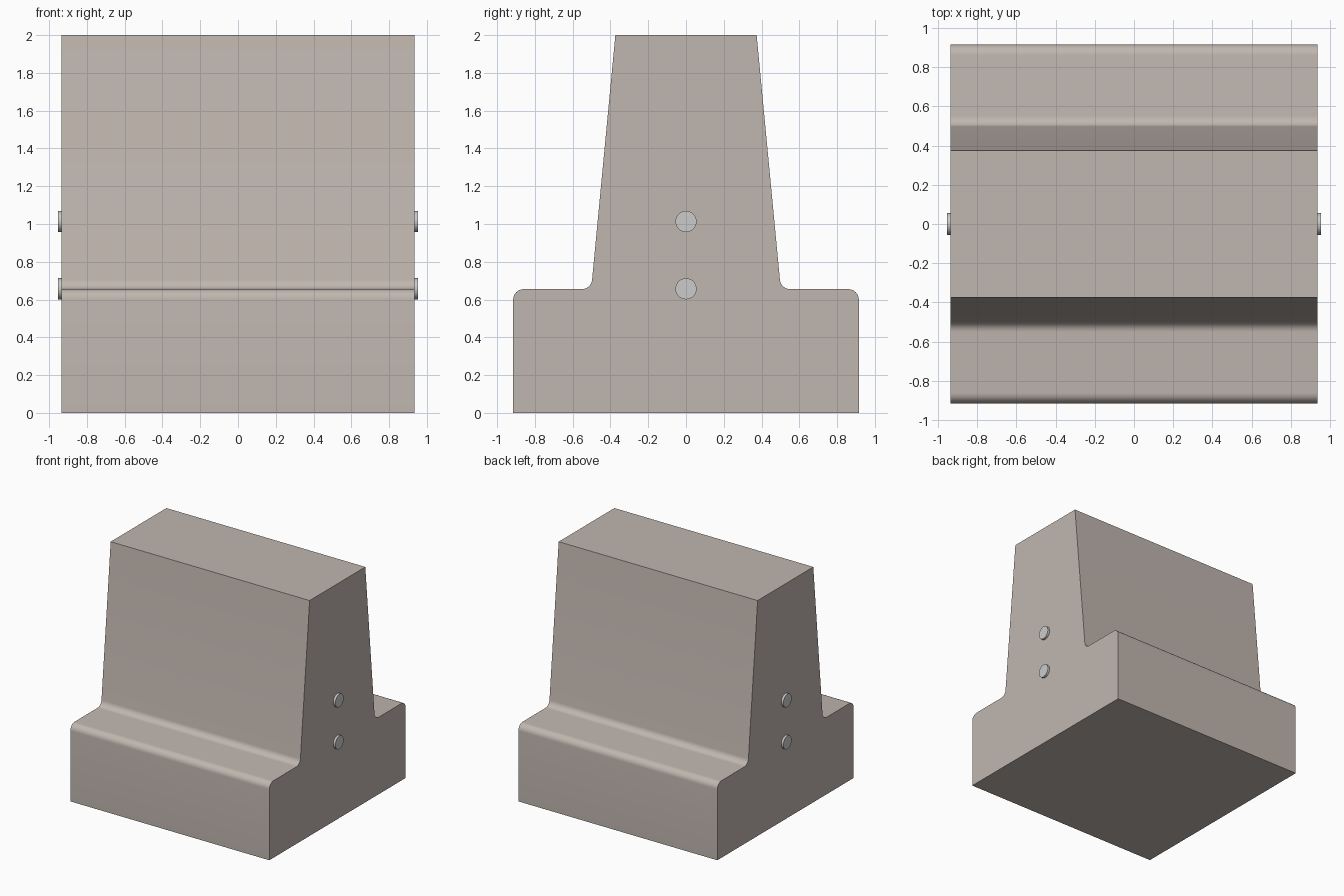
import bpy, bmesh, math
from mathutils import Vector

if "Cube" in bpy.data.objects:
    bpy.data.objects.remove(bpy.data.objects["Cube"])

HALF_LEN = 0.935
SEGS = 8


def material(name, color):
    m = bpy.data.materials.new(name)
    m.diffuse_color = (*color, 1)
    m.use_nodes = True
    m.node_tree.nodes["Principled BSDF"].inputs["Base Color"].default_value = m.diffuse_color
    return m


def smooth(obj):
    bpy.ops.object.select_all(action='DESELECT')
    obj.select_set(True)
    bpy.context.view_layer.objects.active = obj
    bpy.ops.object.shade_smooth_by_angle(angle=math.radians(30))


def round_corner(prev, corner, nxt, r):
    """Points of an arc of radius r tangent to both edges at the corner."""
    p, c, n = Vector(prev), Vector(corner), Vector(nxt)
    a, b = (p - c).normalized(), (n - c).normalized()
    half = a.angle(b) / 2
    centre = c + (a + b).normalized() * (r / math.sin(half))
    start = c + a * (r / math.tan(half)) - centre
    end = c + b * (r / math.tan(half)) - centre
    sweep = start.angle_signed(end)
    pts = []
    for i in range(SEGS + 1):
        t = -sweep * i / SEGS
        pts.append((centre.x + start.x * math.cos(t) - start.y * math.sin(t),
                    centre.y + start.x * math.sin(t) + start.y * math.cos(t)))
    return pts


# Concrete block: half profile (y, z) with rounded shoulder and foot, mirrored and extruded
foot, shoulder, neck, top = (0.915, 0), (0.915, 0.655), (0.502, 0.655), (0.374, 2.0)
half = [foot, *round_corner(foot, shoulder, neck, 0.055),
        *round_corner(shoulder, neck, top, 0.055), top]
profile = half + [(-y, z) for y, z in reversed(half)]

bm = bmesh.new()
face = bm.faces.new([bm.verts.new((-HALF_LEN, y, z)) for y, z in profile])
ext = bmesh.ops.extrude_face_region(bm, geom=[face])
bmesh.ops.translate(bm, vec=(2 * HALF_LEN, 0, 0),
                    verts=[v for v in ext['geom'] if isinstance(v, bmesh.types.BMVert)])
bmesh.ops.recalc_face_normals(bm, faces=bm.faces)
mesh = bpy.data.meshes.new("barrier_block")
bm.to_mesh(mesh)
bm.free()
block = bpy.data.objects.new("barrier_block", mesh)
bpy.context.collection.objects.link(block)
mesh.materials.append(material("concrete", (0.53, 0.47, 0.43)))
smooth(block)

# Connector pins: two on each end face
for side, label in ((-1, "left"), (1, "right")):
    for z, level in ((0.657, "lower"), (1.013, "upper")):
        bpy.ops.mesh.primitive_cylinder_add(
            vertices=32, radius=0.056, depth=0.04,
            location=(side * 0.934, 0, z), rotation=(0, math.pi / 2, 0))
        pin = bpy.context.object
        pin.name = f"connector_pin_{level}_{label}"
        smooth(pin)
